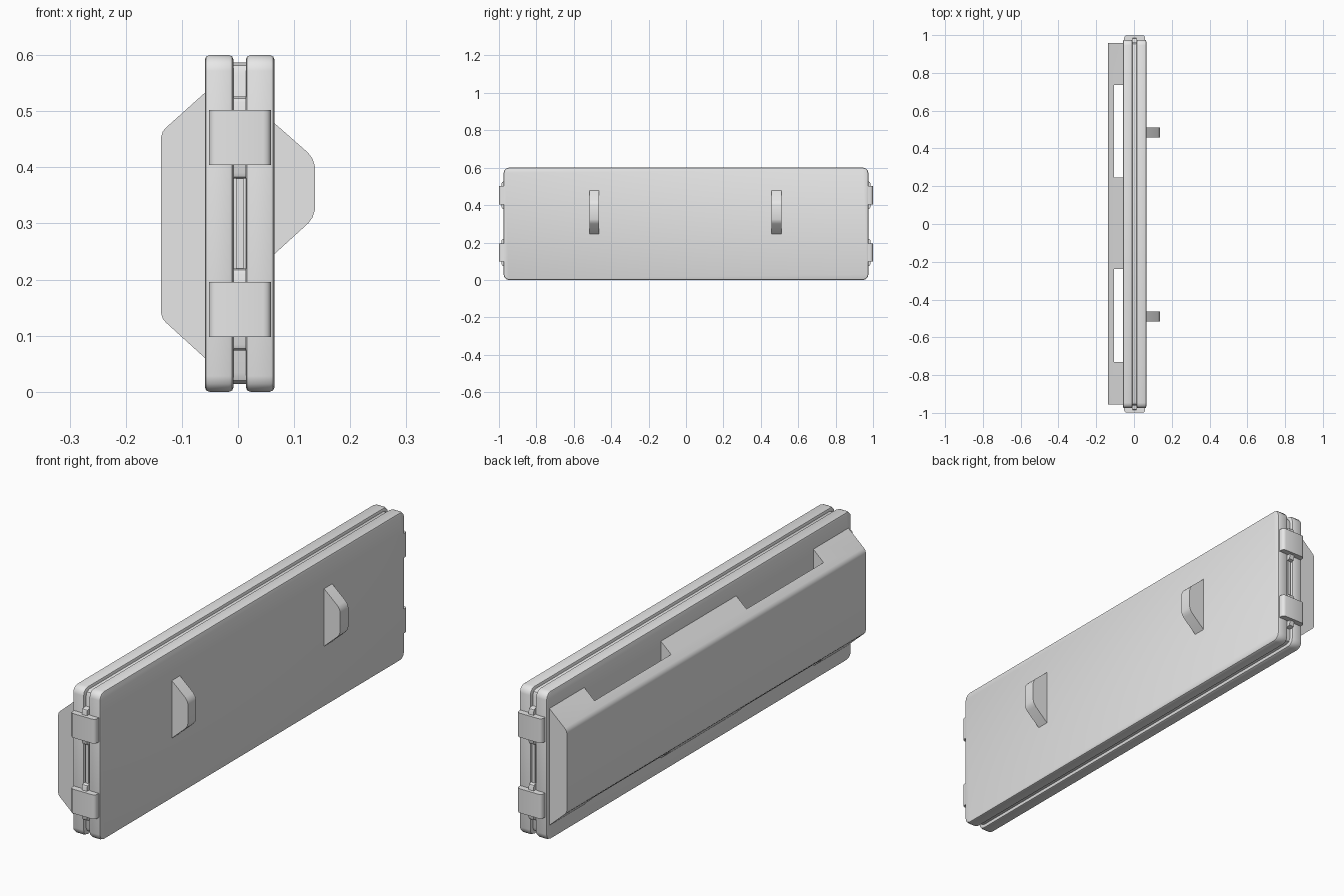
import bpy, bmesh, math
from mathutils import Vector

cube = bpy.data.objects.get("Cube")
if cube:
    bpy.data.objects.remove(cube, do_unlink=True)

grey = bpy.data.materials.new("plain grey")
grey.use_nodes = True
grey.diffuse_color = (0.8, 0.8, 0.8, 1)
grey.node_tree.nodes["Principled BSDF"].inputs["Base Color"].default_value = (0.8, 0.8, 0.8, 1)


def finish(name, bm, smooth=True):
    """Turn a bmesh into a named grey object."""
    bmesh.ops.recalc_face_normals(bm, faces=bm.faces)
    mesh = bpy.data.meshes.new(name)
    bm.to_mesh(mesh)
    bm.free()
    mesh.materials.append(grey)
    obj = bpy.data.objects.new(name, mesh)
    bpy.context.collection.objects.link(obj)
    bpy.ops.object.select_all(action='DESELECT')
    obj.select_set(True)
    bpy.context.view_layer.objects.active = obj
    if smooth:
        bpy.ops.object.shade_smooth_by_angle(angle=math.radians(35))
    return obj


def box_mesh(x, y, z):
    """Box from three (low, high) ranges."""
    bm = bmesh.new()
    bmesh.ops.create_cube(bm, size=1)
    for v in bm.verts:
        v.co = Vector([(lo + hi) / 2 + c * (hi - lo) for c, (lo, hi) in zip(v.co, (x, y, z))])
    return bm


def bevel(bm, edges, width, segments):
    bmesh.ops.bevel(bm, geom=edges, offset=width, offset_type='OFFSET',
                    segments=segments, profile=0.5, affect='EDGES')


def along(edge, axis):
    d = edge.verts[1].co - edge.verts[0].co
    return abs(d[axis]) > 0.99 * d.length


def prism(name, profile, y0, y1):
    """Extrude an (x, z) outline along y."""
    bm = bmesh.new()
    face = bm.faces.new([bm.verts.new((x, y0, z)) for x, z in profile])
    new = bmesh.ops.extrude_face_region(bm, geom=[face])["geom"]
    bmesh.ops.translate(bm, vec=(0, y1 - y0, 0),
                        verts=[v for v in new if isinstance(v, bmesh.types.BMVert)])
    return finish(name, bm)


# Two rounded slabs
for name, x in (("right_panel", (-0.059, -0.008)), ("left_panel", (0.014, 0.065))):
    bm = box_mesh(x, (-0.975, 0.975), (0, 0.6))
    bevel(bm, [e for e in bm.edges if along(e, 0)], 0.028, 3)
    bevel(bm, [e for e in bm.edges if not along(e, 0)], 0.008, 2)
    finish(name, bm)

# Recessed core between the slabs
bm = box_mesh((-0.012, 0.018), (-0.96, 0.96), (0.014, 0.587))
bevel(bm, [e for e in bm.edges if along(e, 0)], 0.02, 2)
finish("core", bm)

# End clips, the tabs under them and the strip between
for end, s in (("front", -1), ("back", 1)):
    for level, z in (("lower", 0.147), ("upper", 0.453)):
        ys = sorted((s * 0.955, s * 0.999))
        bm = box_mesh((-0.052, 0.059), ys, (z - 0.049, z + 0.049))
        bevel(bm, [e for e in bm.edges if along(e, 2) and s * e.verts[0].co.y > 0.99], 0.014, 3)
        finish(f"{end}_{level}_clip", bm)
        ys = sorted((s * 0.94, s * 0.986))
        bm = box_mesh((-0.008, 0.014), ys, (z - 0.073, z + 0.073))
        bevel(bm, [e for e in bm.edges if along(e, 0) and s * e.verts[0].co.y > 0.98], 0.01, 2)
        finish(f"{end}_{level}_tab", bm)
    ys = sorted((s * 0.94, s * 0.97))
    finish(f"{end}_strip", box_mesh((-0.004, 0.01), ys, (0.2, 0.4)))

# Side rack with two slots open from top to bottom
outline = [(-0.05, 0.541), (-0.128, 0.471), (-0.134, 0.464), (-0.137, 0.454),
           (-0.137, 0.14), (-0.134, 0.13), (-0.128, 0.123), (-0.05, 0.052)]
rack = prism("side_rack", outline, -0.955, 0.958)
for y0, y1 in ((0.245, 0.735), (-0.73, -0.237)):
    cutter = finish("slot_cutter", box_mesh((-0.105, -0.04), (y0, y1), (-0.1, 0.7)), False)
    cutter.hide_render = True
    bpy.ops.object.select_all(action='DESELECT')
    rack.select_set(True)
    bpy.context.view_layer.objects.active = rack
    mod = rack.modifiers.new("slot", 'BOOLEAN')
    mod.object = cutter
    mod.operation = 'DIFFERENCE'
    mod.solver = 'EXACT'
    # Keep the cut ahead of the smoothing
    bpy.ops.object.modifier_move_to_index(modifier=mod.name, index=0)
    bpy.ops.object.modifier_apply(modifier=mod.name)
    bpy.data.objects.remove(cutter, do_unlink=True)

# Two hooks on the other side
outline = [(0.06, 0.483), (0.125, 0.426), (0.133, 0.415), (0.137, 0.402),
           (0.137, 0.324), (0.133, 0.311), (0.125, 0.3), (0.06, 0.241)]
for name, y in (("front_hook", -0.49), ("back_hook", 0.484)):
    prism(name, outline, y - 0.026, y + 0.026)
